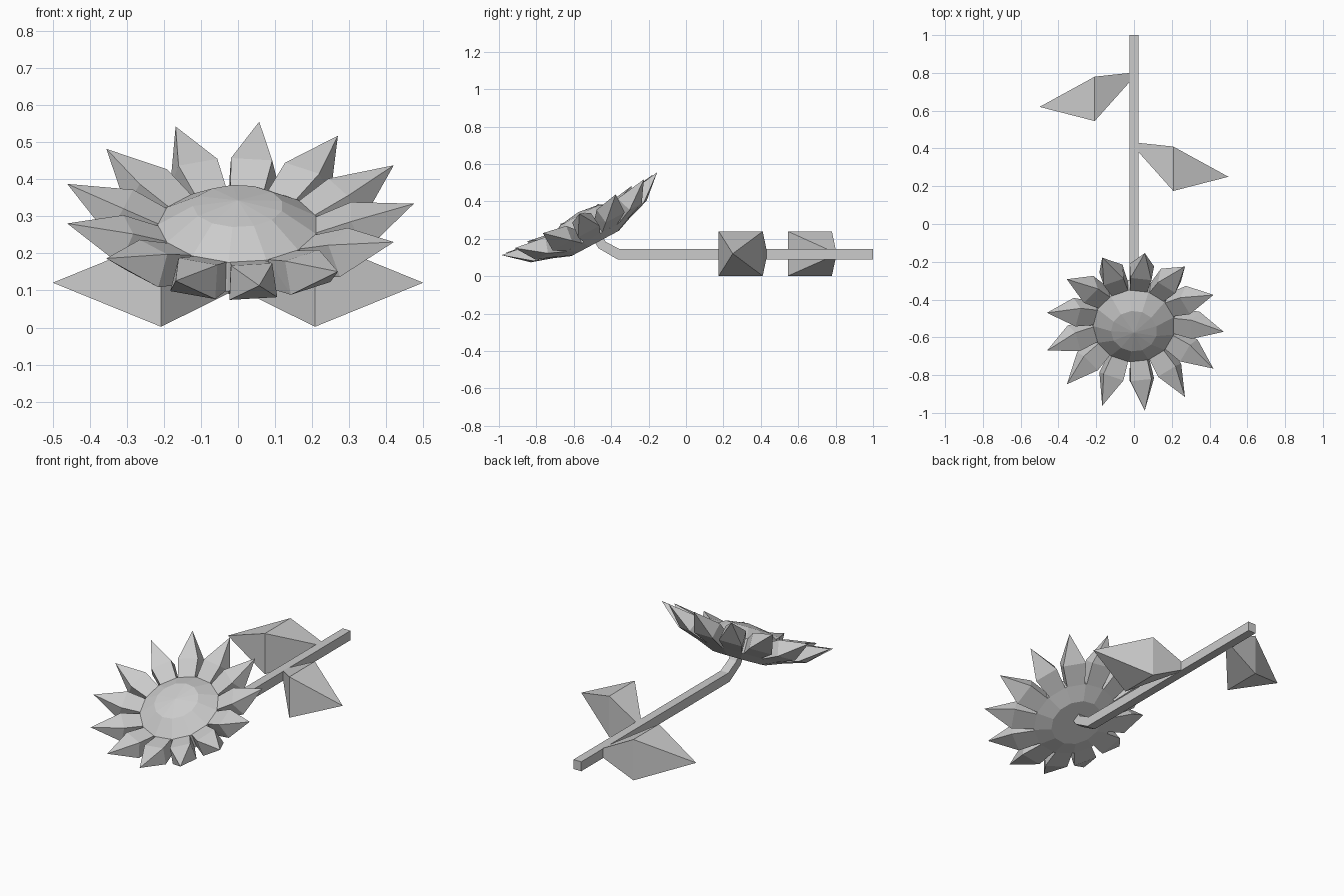
import bpy, bmesh
from math import cos, sin, pi, radians
from mathutils import Matrix, Vector

if "Cube" in bpy.data.objects:
    bpy.data.objects.remove(bpy.data.objects["Cube"])

N = 13                      # petals, and sides of the flower disc
HEAD = Matrix.Translation((0, -0.54, 0.277)) @ Matrix.Rotation(radians(28), 4, 'X')


def finish(bm, name, matrix=None):
    bmesh.ops.recalc_face_normals(bm, faces=bm.faces)
    mesh = bpy.data.meshes.new(name)
    bm.to_mesh(mesh)
    bm.free()
    obj = bpy.data.objects.new(name, mesh)
    bpy.context.collection.objects.link(obj)
    if matrix:
        obj.matrix_world = matrix
    return obj


def hull(name, points, matrix=None):
    """Faceted solid wrapped around a few corner points."""
    bm = bmesh.new()
    for p in points:
        bm.verts.new(p)
    bmesh.ops.convex_hull(bm, input=bm.verts)
    bmesh.ops.dissolve_limit(bm, angle_limit=0.01, verts=bm.verts, edges=bm.edges)
    return finish(bm, name, matrix)


# Stem: bent side profile (y, z) extruded across x
profile = [(1, 0.09), (-0.365, 0.09), (-0.468, 0.15), (-0.52, 0.24),
           (-0.475, 0.265), (-0.43, 0.185), (-0.355, 0.145), (1, 0.145)]
bm = bmesh.new()
face = bm.faces.new([bm.verts.new((-0.025, y, z)) for y, z in profile])
ext = bmesh.ops.extrude_face_region(bm, geom=[face], use_keep_orig=True)
bmesh.ops.translate(bm, vec=(0.05, 0, 0),
                    verts=[v for v in ext['geom'] if isinstance(v, bmesh.types.BMVert)])
finish(bm, "stem")

# Leaves: chunky faceted solids, one per side, staggered along the stem
for name, side, shift in (("leaf_right", 1, 0), ("leaf_left", -1, 0.37)):
    pts = [(0.02, y, z) for y in (0.385, 0.43) for z in (0.095, 0.145)]
    pts += [(0.208, y, z) for y in (0.175, 0.41) for z in (0.002, 0.24)]
    pts.append((0.5, 0.25, 0.121))
    hull(name, [(side * x, y + shift, z) for x, y, z in pts])

# Flower disc: domed front and flat back, lathed from (radius, height) rings
bm = bmesh.new()
rings = []
for r, h in [(0.145, -0.115), (0.235, -0.08), (0.217, 0.0), (0.122, 0.058)]:
    rings.append([bm.verts.new((r * cos(2 * pi * (i + 0.5) / N),
                                r * sin(2 * pi * (i + 0.5) / N), h)) for i in range(N)])
for a, b in zip(rings, rings[1:]):
    for i in range(N):
        j = (i + 1) % N
        bm.faces.new((a[i], a[j], b[j], b[i]))
bm.faces.new(rings[0])
apex = bm.verts.new((0, 0, 0.075))
for i in range(N):
    bm.faces.new((rings[-1][i], rings[-1][(i + 1) % N], apex))
finish(bm, "flower_disc", HEAD)

# Petals: (radius, half width, height) corner pairs ending in a raised tip
petal = [(0.21, 0.046, 0.0), (0.228, 0.05, -0.08),
         (0.305, 0.056, 0.04), (0.345, 0.065, -0.043)]
points = [(r, s * w, h) for r, w, h in petal for s in (-1, 1)] + [(0.475, 0, 0.065)]
for i in range(N):
    hull(f"petal_{i + 1}", points, HEAD @ Matrix.Rotation(2 * pi * i / N, 4, 'Z'))
